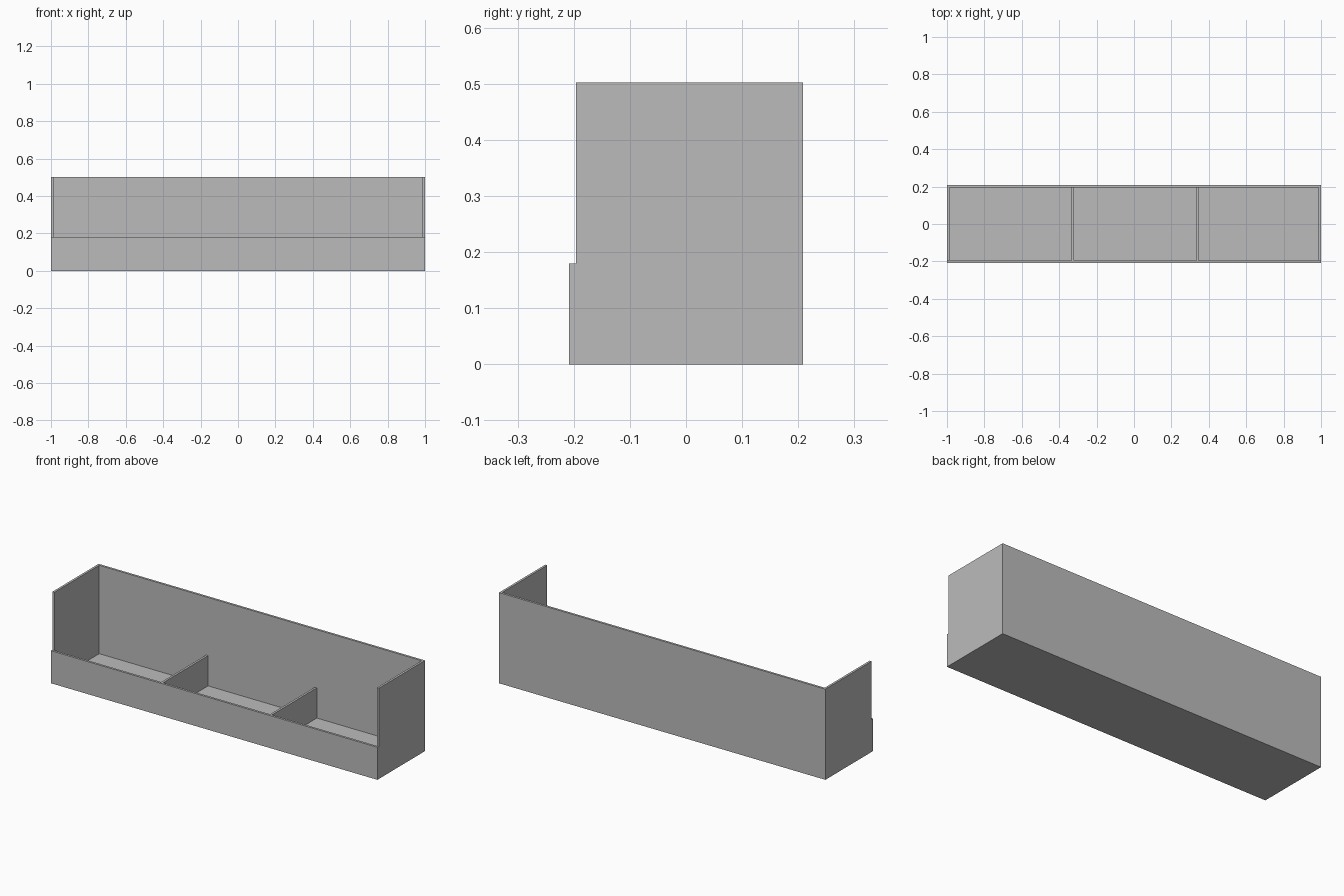
import bpy

# Remove the default cube
cube = bpy.data.objects.get("Cube")
if cube:
    bpy.data.objects.remove(cube, do_unlink=True)

# Single plain grey
grey = bpy.data.materials.new("plain_grey")
grey.use_nodes = True
colour = (0.5, 0.5, 0.5, 1)
grey.diffuse_color = colour
grey.node_tree.nodes["Principled BSDF"].inputs["Base Color"].default_value = colour

T = 0.0125            # board thickness
W = 1.0               # half width
D = 0.2085            # half depth
H = 0.502             # back and side height
FRONT_H = 0.18        # front lip and divider height


def board(name, low, high):
    """Flat board spanning two opposite corners."""
    centre = [(a + b) / 2 for a, b in zip(low, high)]
    size = [b - a for a, b in zip(low, high)]
    bpy.ops.mesh.primitive_cube_add(size=1, location=centre)
    obj = bpy.context.object
    obj.name = name
    for v in obj.data.vertices:
        v.co = [c * s for c, s in zip(v.co, size)]
    obj.data.materials.append(grey)
    return obj


inner_front, inner_back = -D + T, D - T

# Outer shell
board("floor", (-W + T, inner_front, 0), (W - T, inner_back, T))
board("back_panel", (-W, inner_back, 0), (W, D, H))
board("front_lip", (-W, -D, 0), (W, inner_front, FRONT_H))
board("right_side", (-W, inner_front, 0), (-W + T, inner_back, H))
board("left_side", (W - T, inner_front, 0), (W, inner_back, H))

# Dividers at each third of the width
for i, name in enumerate(("right_divider", "left_divider"), 1):
    x = -W + i * 2 * W / 3
    board(name, (x, inner_front, T), (x + T, inner_back, FRONT_H))
